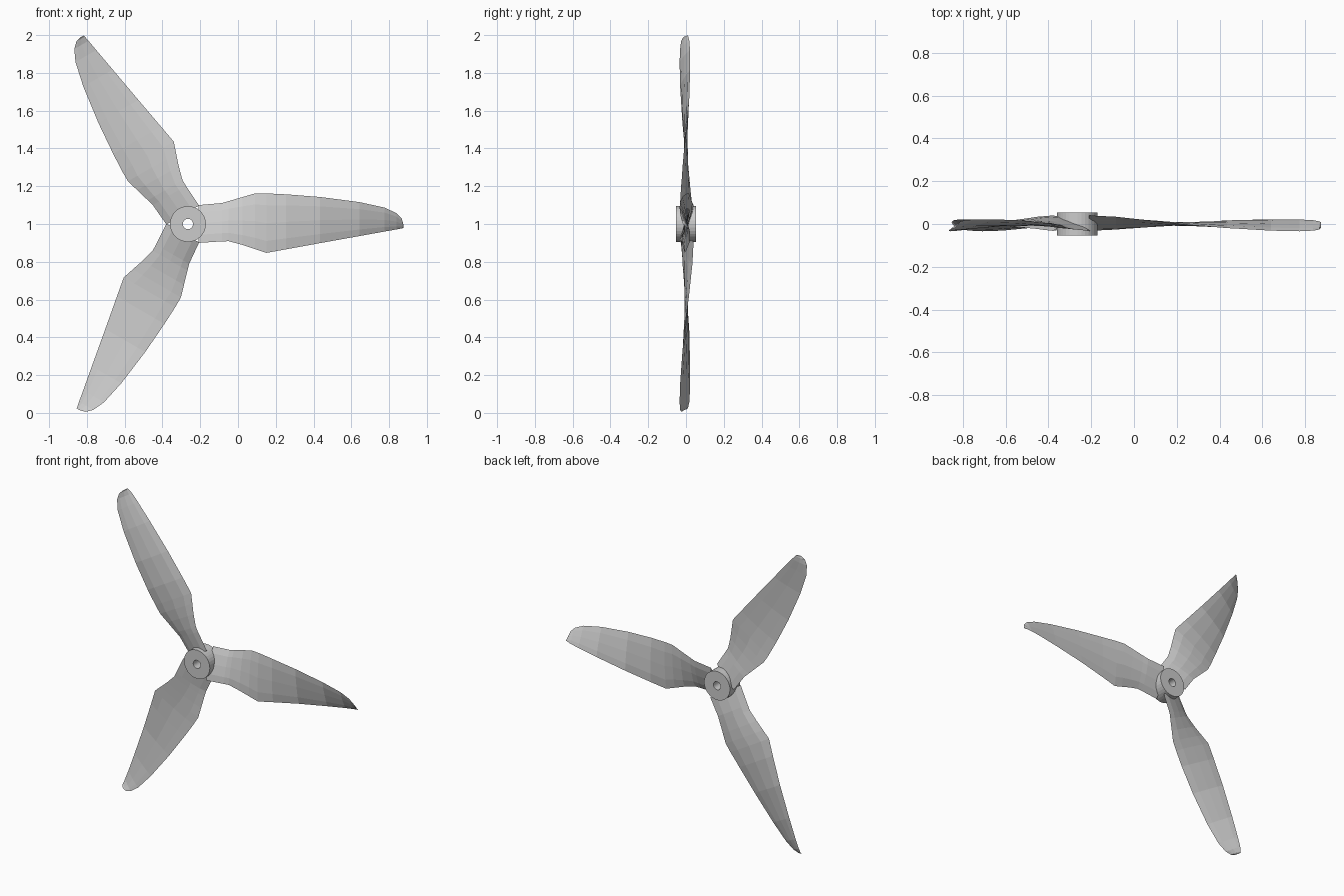
import bpy, bmesh, math
from mathutils import Matrix, Vector

if "Cube" in bpy.data.objects:
    bpy.data.objects.remove(bpy.data.objects["Cube"])

CENTRE = Vector((-0.265, 0, 1.0))

# Blade stations: radius, lower edge (z, y), upper edge (z, y), thickness
STATIONS = [
    (0.055, -0.100, -0.032, 0.100, 0.040, 0.022),
    (0.180, -0.092, -0.026, 0.111, 0.034, 0.022),
    (0.215, -0.091, -0.023, 0.121, 0.030, 0.021),
    (0.290, -0.111, -0.018, 0.143, 0.022, 0.020),
    (0.355, -0.133, -0.012, 0.162, 0.015, 0.019),
    (0.415, -0.153, -0.006, 0.162, 0.008, 0.018),
    (0.520, -0.134, 0.004, 0.157, -0.004, 0.017),
    (0.700, -0.101, 0.017, 0.143, -0.019, 0.014),
    (0.907, -0.064, 0.022, 0.116, -0.031, 0.011),
    (1.040, -0.040, 0.021, 0.087, -0.034, 0.009),
    (1.103, -0.029, 0.018, 0.058, -0.031, 0.007),
    (1.132, -0.023, 0.012, 0.028, -0.026, 0.006),
    (1.140, -0.022, 0.009, 0.000, -0.016, 0.004),
]
# Lens section: position along the chord, share of half thickness
SECTION = [(0, 0), (0.2, 0.75), (0.5, 1), (0.8, 0.75),
           (1, 0), (0.8, -0.75), (0.5, -1), (0.2, -0.75)]


def finish(bm, name):
    bmesh.ops.recalc_face_normals(bm, faces=bm.faces)
    mesh = bpy.data.meshes.new(name)
    bm.to_mesh(mesh)
    bm.free()
    obj = bpy.data.objects.new(name, mesh)
    bpy.context.collection.objects.link(obj)
    obj.location = CENTRE
    return obj


def bridge(bm, a, b):
    n = len(a)
    for i in range(n):
        j = (i + 1) % n
        bm.faces.new((a[i], a[j], b[j], b[i]))


# Twisted blade lofted through the stations
def make_blade(name, angle):
    bm = bmesh.new()
    rings = []
    for r, z0, y0, z1, y1, thick in STATIONS:
        low, high = Vector((r, y0, z0)), Vector((r, y1, z1))
        chord = (high - low).normalized()
        normal = Vector((0, chord.z, -chord.y))
        rings.append([bm.verts.new(low.lerp(high, t) + normal * s * thick / 2)
                      for t, s in SECTION])
    for a, b in zip(rings, rings[1:]):
        bridge(bm, a, b)
    bm.faces.new(rings[0])
    bm.faces.new(rings[-1])
    bm.transform(Matrix.Rotation(-angle, 4, 'Y'))
    return finish(bm, name)


for k in range(3):
    make_blade(f"blade_{k + 1}", math.radians(120 * k))

# Hub with a through bore
bm = bmesh.new()
profile = [(0.095, -0.053), (0.095, 0.053), (0.027, 0.053), (0.027, -0.053)]
N = 32
loops = [[bm.verts.new((r * math.cos(i * math.tau / N), y, r * math.sin(i * math.tau / N)))
          for i in range(N)] for r, y in profile]
for i in range(4):
    bridge(bm, loops[i], loops[(i + 1) % 4])
finish(bm, "hub")
